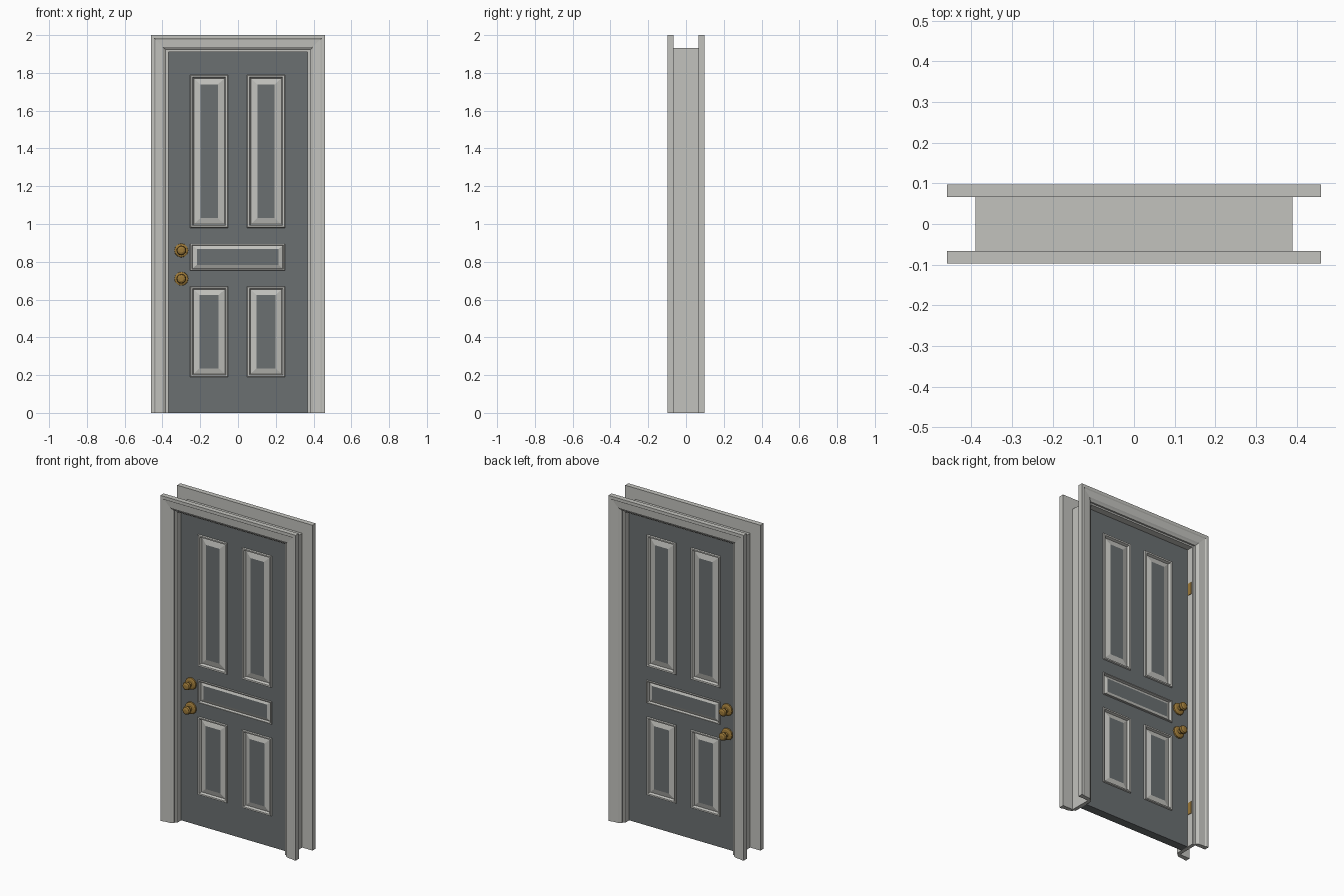
import bpy, bmesh, math
from mathutils import Matrix

if "Cube" in bpy.data.objects:
    bpy.data.objects.remove(bpy.data.objects["Cube"])


def material(name, rgb):
    m = bpy.data.materials.new(name)
    m.diffuse_color = (*rgb, 1)
    m.use_nodes = True
    m.node_tree.nodes["Principled BSDF"].inputs["Base Color"].default_value = m.diffuse_color
    return m


TRIM = material("pale grey trim", (0.54, 0.54, 0.51))
SLATE = material("slate grey door", (0.145, 0.16, 0.165))
BRASS = material("brass", (0.33, 0.19, 0.04))


def finish(name, bm, mats):
    bmesh.ops.remove_doubles(bm, verts=bm.verts, dist=1e-5)
    bmesh.ops.recalc_face_normals(bm, faces=bm.faces)
    me = bpy.data.meshes.new(name)
    bm.to_mesh(me)
    bm.free()
    for m in mats:
        me.materials.append(m)
    ob = bpy.data.objects.new(name, me)
    bpy.context.collection.objects.link(ob)
    return ob


def sweep_surround(name, half, height, profile):
    """Sweep a closed (outward offset, y) profile up, over and down an opening."""
    bm = bmesh.new()
    rows = []
    for sx, top in ((-1, 0), (-1, 1), (1, 1), (1, 0)):
        rows.append([bm.verts.new((sx * (half + o), y, (height + o) * top))
                     for o, y in profile])
    n = len(profile)
    for a, b in zip(rows, rows[1:]):
        for i in range(n):
            j = (i + 1) % n
            bm.faces.new((a[i], a[j], b[j], b[i]))
    bm.faces.new(rows[0])
    bm.faces.new(rows[-1])
    return finish(name, bm, [TRIM])


# Door lining and the moulded casings on both sides
sweep_surround("jamb", 0.368, 1.91,
               [(0, -0.067), (0, 0.067), (0.022, 0.067), (0.022, -0.067)])
CASING = [(0, 0), (0, 0.012), (0.010, 0.018), (0.018, 0.024), (0.058, 0.027),
          (0.064, 0.031), (0.08, 0.031), (0.08, 0)]
for side, label in ((-1, "front_casing"), (1, "back_casing")):
    sweep_surround(label, 0.38, 1.92, [(o, side * (0.066 + d)) for o, d in CASING])

# Door leaf: flat stiles and rails with five moulded panels on both faces
W, H, T = 0.368, 1.91, 0.026
XS = [-W, -0.253, -0.052, 0.048, 0.249, W]
ZS = [0, 0.19, 0.67, 0.755, 0.895, 0.98, 1.79, H]
# x0, x1, z0, z1, moulding width in x and z
PANELS = [(XS[a], XS[b], ZS[c], ZS[d], mx, mz) for a, b, c, d, mx, mz in (
    (1, 2, 1, 2, 0.050, 0.046), (3, 4, 1, 2, 0.050, 0.046),
    (1, 4, 3, 4, 0.035, 0.028),
    (1, 2, 5, 6, 0.055, 0.052), (3, 4, 5, 6, 0.055, 0.052))]
# fraction of moulding width, height above the door face
MOULD = [(0, 0), (0.06, 0.008), (0.24, 0.007), (0.36, -0.008), (1, 0.0)]

bm = bmesh.new()
for side in (-1, 1):
    def quad(x0, x1, z0, z1, y):
        return [bm.verts.new((x, y * side, z))
                for x, z in ((x0, z0), (x1, z0), (x1, z1), (x0, z1))]

    for x0, x1 in zip(XS, XS[1:]):
        for z0, z1 in zip(ZS, ZS[1:]):
            cx, cz = (x0 + x1) / 2, (z0 + z1) / 2
            if not any(p[0] < cx < p[1] and p[2] < cz < p[3] for p in PANELS):
                bm.faces.new(quad(x0, x1, z0, z1, T)).material_index = 0
    for x0, x1, z0, z1, mx, mz in PANELS:
        loops = [quad(x0 + f * mx, x1 - f * mx, z0 + f * mz, z1 - f * mz, T + d)
                 for f, d in MOULD]
        for a, b in zip(loops, loops[1:]):
            for i in range(4):
                j = (i + 1) % 4
                bm.faces.new((a[i], a[j], b[j], b[i])).material_index = 1
        bm.faces.new(loops[-1]).material_index = 0
bmesh.ops.remove_doubles(bm, verts=bm.verts, dist=1e-5)


def on_rim(e):
    a, b = (v.co for v in e.verts)
    return (abs(a.x - b.x) < 1e-5 and abs(abs(a.x) - W) < 1e-4) or \
           (abs(a.z - b.z) < 1e-5 and (a.z < 1e-4 or a.z > H - 1e-4))


# Edges of the leaf
rim = [e for e in bm.edges if e.is_boundary and on_rim(e)]
bmesh.ops.bridge_loops(bm, edges=rim)
finish("door_leaf", bm, [SLATE, TRIM])

# Brass knob and lock on each face, turned from one profile
KNOB = [(0.037, 0), (0.036, 0.008), (0.028, 0.012), (0.014, 0.014), (0.013, 0.028),
        (0.022, 0.034), (0.026, 0.043), (0.022, 0.053), (0.012, 0.058)]
SEG = 12


def turned(name, x, z, side):
    bm = bmesh.new()
    rings = [[bm.verts.new((x + r * math.cos(2 * math.pi * k / SEG), side * (T + d),
                            z + r * math.sin(2 * math.pi * k / SEG)))
              for k in range(SEG)] for r, d in KNOB]
    for a, b in zip(rings, rings[1:]):
        for k in range(SEG):
            j = (k + 1) % SEG
            bm.faces.new((a[k], a[j], b[j], b[k]))
    bm.faces.new(rings[0])
    bm.faces.new(rings[-1])
    finish(name, bm, [BRASS])


for side, label in ((-1, "front"), (1, "back")):
    turned(label + "_lock", -0.30, 0.86, side)
    turned(label + "_knob", -0.30, 0.71, side)

# Brass plates on the jamb behind the leaf
for z, label in ((0.24, "lower_plate"), (1.65, "upper_plate")):
    bm = bmesh.new()
    bmesh.ops.create_cube(bm, size=1, matrix=Matrix.Translation((-0.367, 0.048, z))
                          @ Matrix.Diagonal((0.006, 0.026, 0.075, 1)))
    finish(label, bm, [BRASS])
